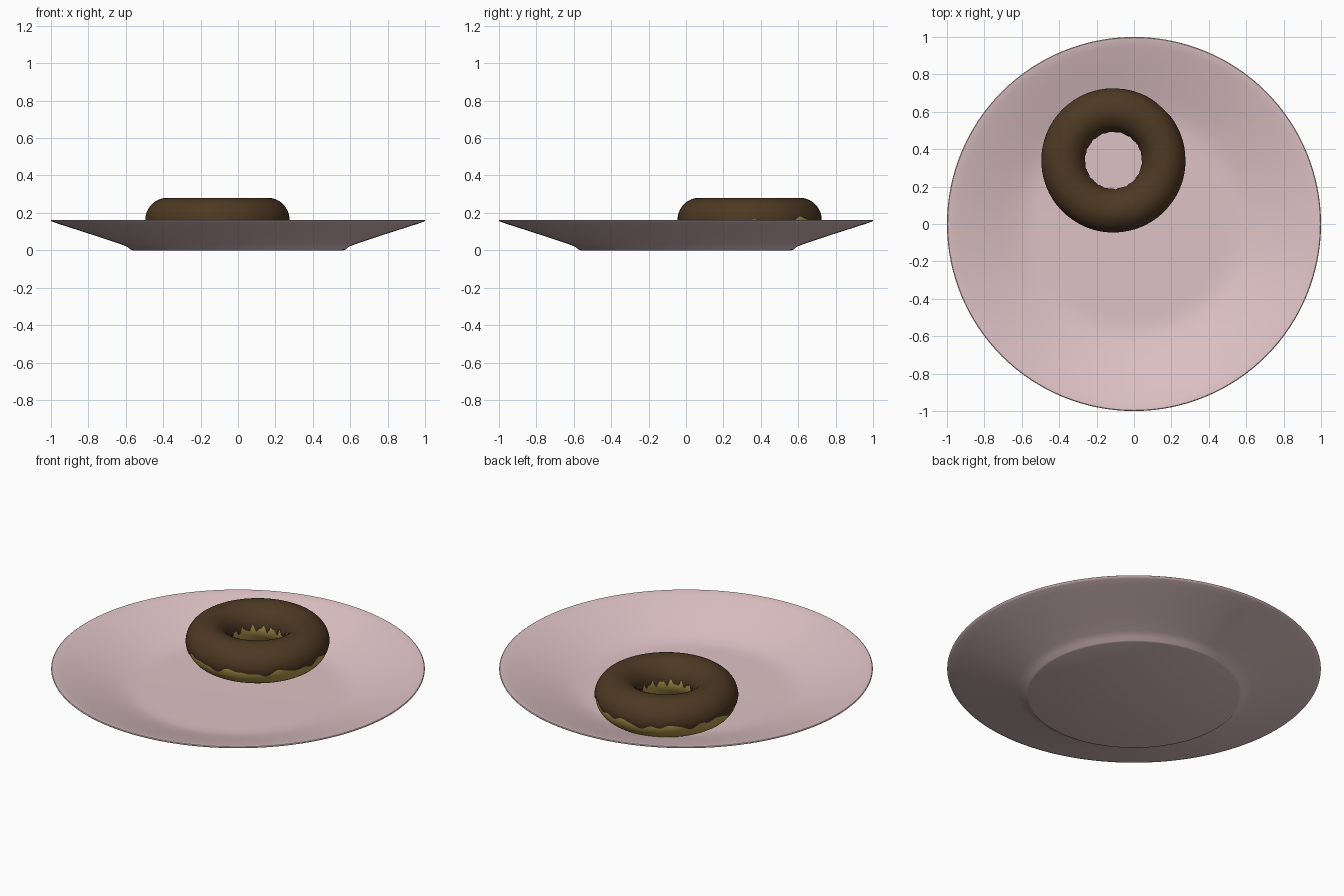
import bpy, bmesh, math
from math import sin, cos, pi, radians

if "Cube" in bpy.data.objects:
    bpy.data.objects.remove(bpy.data.objects["Cube"])

def material(name, rgb):
    m = bpy.data.materials.new(name)
    m.diffuse_color = (*rgb, 1)
    m.use_nodes = True
    m.node_tree.nodes["Principled BSDF"].inputs["Base Color"].default_value = m.diffuse_color
    return m

PINK = material("pink ceramic", (0.73, 0.54, 0.56))
DOUGH = material("golden dough", (0.47, 0.34, 0.08))
CHOC = material("dark chocolate", (0.075, 0.041, 0.017))

def finish(name, bm, mat, angle=40):
    bmesh.ops.recalc_face_normals(bm, faces=bm.faces)
    me = bpy.data.meshes.new(name)
    bm.to_mesh(me)
    bm.free()
    me.materials.append(mat)
    ob = bpy.data.objects.new(name, me)
    bpy.context.collection.objects.link(ob)
    bpy.ops.object.select_all(action='DESELECT')
    ob.select_set(True)
    bpy.context.view_layer.objects.active = ob
    bpy.ops.object.shade_smooth_by_angle(angle=radians(angle))
    return ob

def rings(rows, close):
    """Skin a list of point rings into a surface."""
    bm = bmesh.new()
    vs = [[bm.verts.new(p) for p in row] for row in rows]
    n = len(rows[0])
    for i in range(len(vs) if close else len(vs) - 1):
        a, b = vs[i], vs[(i + 1) % len(vs)]
        for j in range(n):
            bm.faces.new((a[j], a[(j + 1) % n], b[(j + 1) % n], b[j]))
    if not close:
        bm.faces.new(vs[0])
        bm.faces.new(vs[-1])
    return bm

# Plate: lathed profile from the foot, round the rim, to the flat well
N = 128
profile = [(0.565, 0), (0.575, 0.004), (0.59, 0.018), (0.63, 0.034), (0.72, 0.064), (0.85, 0.106),
           (0.95, 0.138), (0.985, 0.150), (0.998, 0.156), (1.0, 0.160), (0.996, 0.163),
           (0.985, 0.162), (0.95, 0.153), (0.85, 0.122), (0.72, 0.080), (0.64, 0.055),
           (0.59, 0.043), (0.55, 0.038), (0.50, 0.037)]
finish("plate", rings([[(r * cos(2 * pi * k / N), r * sin(2 * pi * k / N), z)
                        for k in range(N)] for r, z in profile], False), PINK)

# Doughnut ring
CX, CY, CZ, R, r0, r1 = -0.11, 0.34, 0.163, 0.268, 0.112, 0.1175

def tube_point(t, phi, r):
    d = R + r * cos(phi)
    return (CX + d * cos(t), CY + d * sin(t), CZ + r * sin(phi))

finish("doughnut", rings([[tube_point(2 * pi * i / 96, 2 * pi * j / 40, r0)
                           for j in range(40)] for i in range(96)], True), DOUGH, 180)

# Icing: shell over the upper half with a wavy lower edge on both sides
def icing_section(t):
    wave = 5 * sin(9 * t + 0.6) + 3.5 * sin(17 * t) + 2 * sin(26 * t + 1)
    outer = radians(-8 + wave + 9 * math.exp(-((t - 0.9) / 0.45) ** 2))
    inner = radians(180 - 1 + 7 * sin(18 * t) + 4 * sin(31 * t + 1))
    steps = 28
    arc = [outer + (inner - outer) * k / steps for k in range(steps + 1)]
    return ([tube_point(t, outer, r0 - 0.004)] + [tube_point(t, p, r1 - 0.002 * (k in (0, steps)))
            for k, p in enumerate(arc)] + [tube_point(t, inner, r0 - 0.004)])

M = 240
finish("icing", rings([icing_section(2 * pi * i / M) for i in range(M)], True), CHOC, 50)
